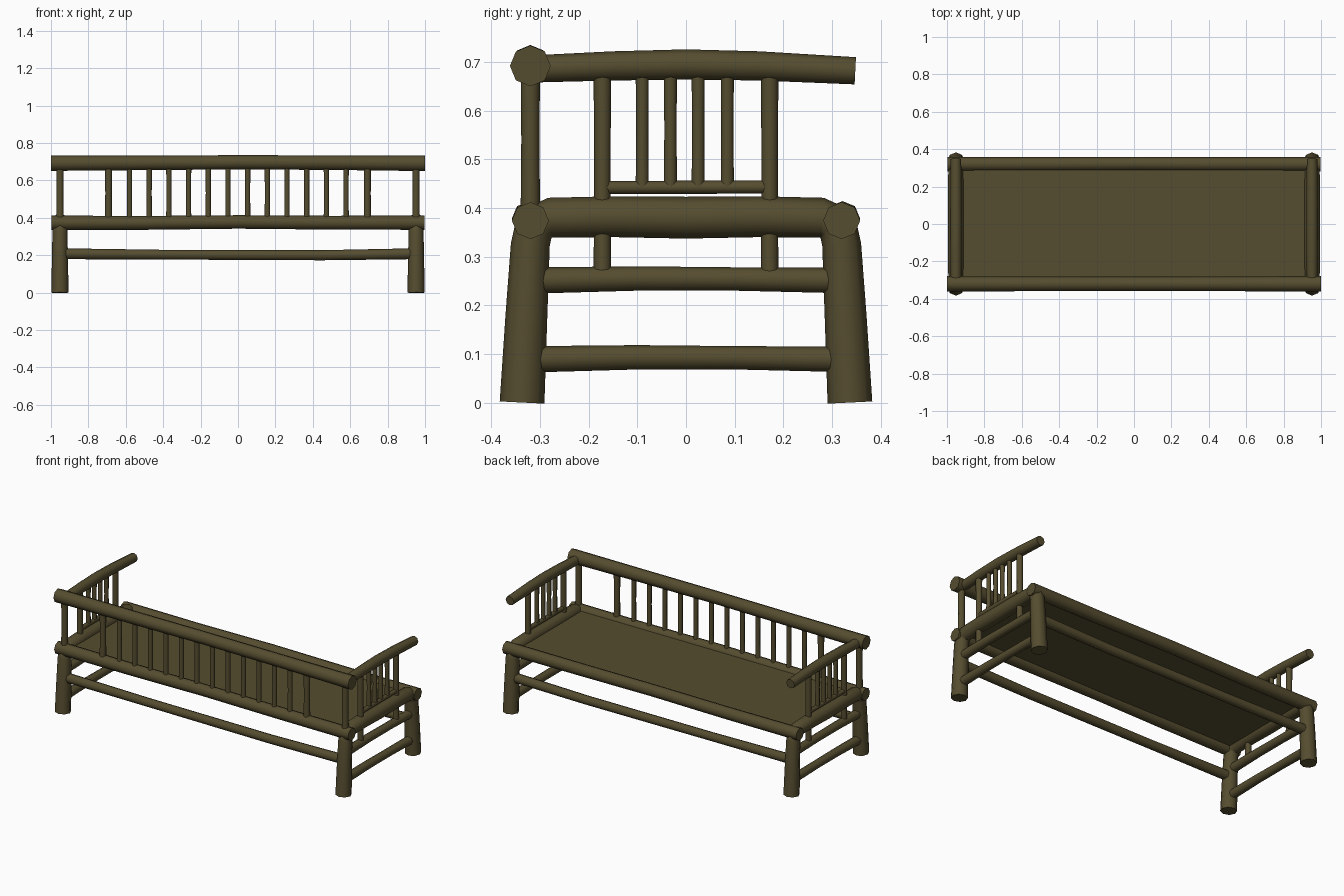
import bpy, bmesh, math
from mathutils import Vector

if "Cube" in bpy.data.objects:
    bpy.data.objects.remove(bpy.data.objects["Cube"])

wood = bpy.data.materials.new("dark olive bamboo")
wood.diffuse_color = (0.092, 0.074, 0.029, 1)
wood.use_nodes = True
wood.node_tree.nodes["Principled BSDF"].inputs["Base Color"].default_value = wood.diffuse_color


def finish(bm, name, smooth=True):
    bmesh.ops.recalc_face_normals(bm, faces=bm.faces)
    me = bpy.data.meshes.new(name)
    bm.to_mesh(me)
    bm.free()
    me.materials.append(wood)
    ob = bpy.data.objects.new(name, me)
    bpy.context.collection.objects.link(ob)
    if smooth:
        bpy.ops.object.select_all(action='DESELECT')
        ob.select_set(True)
        bpy.context.view_layer.objects.active = ob
        bpy.ops.object.shade_smooth_by_angle(angle=math.radians(50))
    return ob


def tube(name, pts, radii, normal, sides=8):
    """Pole along a planar path; normal is perpendicular to the path's plane."""
    pts = [Vector(p) for p in pts]
    n = Vector(normal)
    if not isinstance(radii, (list, tuple)):
        radii = [radii] * len(pts)
    bm = bmesh.new()
    rings = []
    for i, p in enumerate(pts):
        t = (pts[min(i + 1, len(pts) - 1)] - pts[max(i - 1, 0)]).normalized()
        u = n.cross(t).normalized()
        ring = []
        for k in range(sides):
            a = 2 * math.pi * k / sides
            ring.append(bm.verts.new(p + radii[i] * (u * math.cos(a) + n * math.sin(a))))
        rings.append(ring)
    for a, b in zip(rings, rings[1:]):
        for k in range(sides):
            bm.faces.new((a[k], a[(k + 1) % sides], b[(k + 1) % sides], b[k]))
    bm.faces.new(rings[0])
    bm.faces.new(rings[-1])
    return finish(bm, name)


def post(name, x, y, z0, z1, r):
    tube(name, [(x, y, z0), (x, y, (z0 + z1) / 2), (x, y, z1)], [r, r * 0.93, r], (1, 0, 0))


X, Y = 0.952, 0.32

# seat panel
bm = bmesh.new()
bmesh.ops.create_cube(bm, size=1)
for v in bm.verts:
    v.co = Vector((v.co.x * 1.86, v.co.y * 0.62, 0.378 + v.co.z * 0.016))
finish(bm, "seat_panel", smooth=False)

# long seat rails and long lower stretchers
for s, side in ((-1, "back"), (1, "front")):
    tube(side + "_seat_rail",
         [(-0.997, s * Y, 0.374), (-0.5, s * Y, 0.373), (0, s * (Y + 0.002), 0.378),
          (0.5, s * Y, 0.374), (0.997, s * Y, 0.374)],
         [0.038, 0.037, 0.036, 0.037, 0.038], (0, 1, 0))
    tube(side + "_stretcher",
         [(-0.94, s * 0.325, 0.208), (-0.4, s * 0.325, 0.203), (0.45, s * 0.325, 0.2),
          (0.94, s * 0.325, 0.208)],
         [0.029, 0.026, 0.027, 0.029], (0, 1, 0))

# backrest rail
tube("backrest_rail",
     [(-1, -Y, 0.692), (-0.5, -Y, 0.694), (0, -Y, 0.697), (0.5, -Y, 0.695), (1, -Y, 0.692)],
     [0.041, 0.039, 0.038, 0.039, 0.042], (0, 1, 0))

# backrest posts and spindles
for s in (-1, 1):
    post("backrest_end_post", s * X, -Y, 0.39, 0.69, 0.02)
    post("backrest_main_post", s * 0.692, -Y, 0.385, 0.68, 0.019)
for i in range(12):
    post("backrest_spindle", -0.58 + i * 1.158 / 11, -Y, 0.385, 0.68, 0.0145)

# both ends of the bench
half = [(0.337, 0.0, 0.046), (0.328, 0.18, 0.043), (0.32, 0.325, 0.040),
        (0.314, 0.352, 0.040), (0.302, 0.370, 0.040), (0.28, 0.380, 0.041), (0.15, 0.382, 0.042)]
path = [(-y, z, r) for y, z, r in half] + [(0, 0.380, 0.043)] + half[::-1]
for s in (-1, 1):
    # bent pole forming two legs and the side seat rail
    tube("bent_leg_frame", [(s * X, y, z) for y, z, r in path], [r for y, z, r in path], (1, 0, 0))
    # side stretchers
    for z in (0.252, 0.090):
        tube("side_stretcher",
             [(s * X, -0.31, z - 0.001), (s * X, -0.1, z + 0.003), (s * X, 0.1, z + 0.002),
              (s * X, 0.31, z - 0.001)],
             [0.027, 0.025, 0.024, 0.026], (1, 0, 0))
    # arched arm rail
    tube("arm_rail",
         [(s * X, -0.31, 0.686), (s * X, -0.15, 0.692), (s * X, 0.0, 0.695),
          (s * X, 0.15, 0.692), (s * X, 0.348, 0.682)],
         [0.028, 0.030, 0.031, 0.030, 0.028], (1, 0, 0))
    # arm posts, spindles and the low bar carrying them
    for y in (-0.172, 0.172):
        post("arm_post", s * X, y, 0.26, 0.68, 0.018)
    for y in (-0.09, -0.032, 0.025, 0.085):
        post("arm_spindle", s * X, y, 0.44, 0.68, 0.0135)
    tube("arm_low_bar", [(s * X, -0.17, 0.442), (s * X, 0.17, 0.443)], 0.0135, (1, 0, 0))
